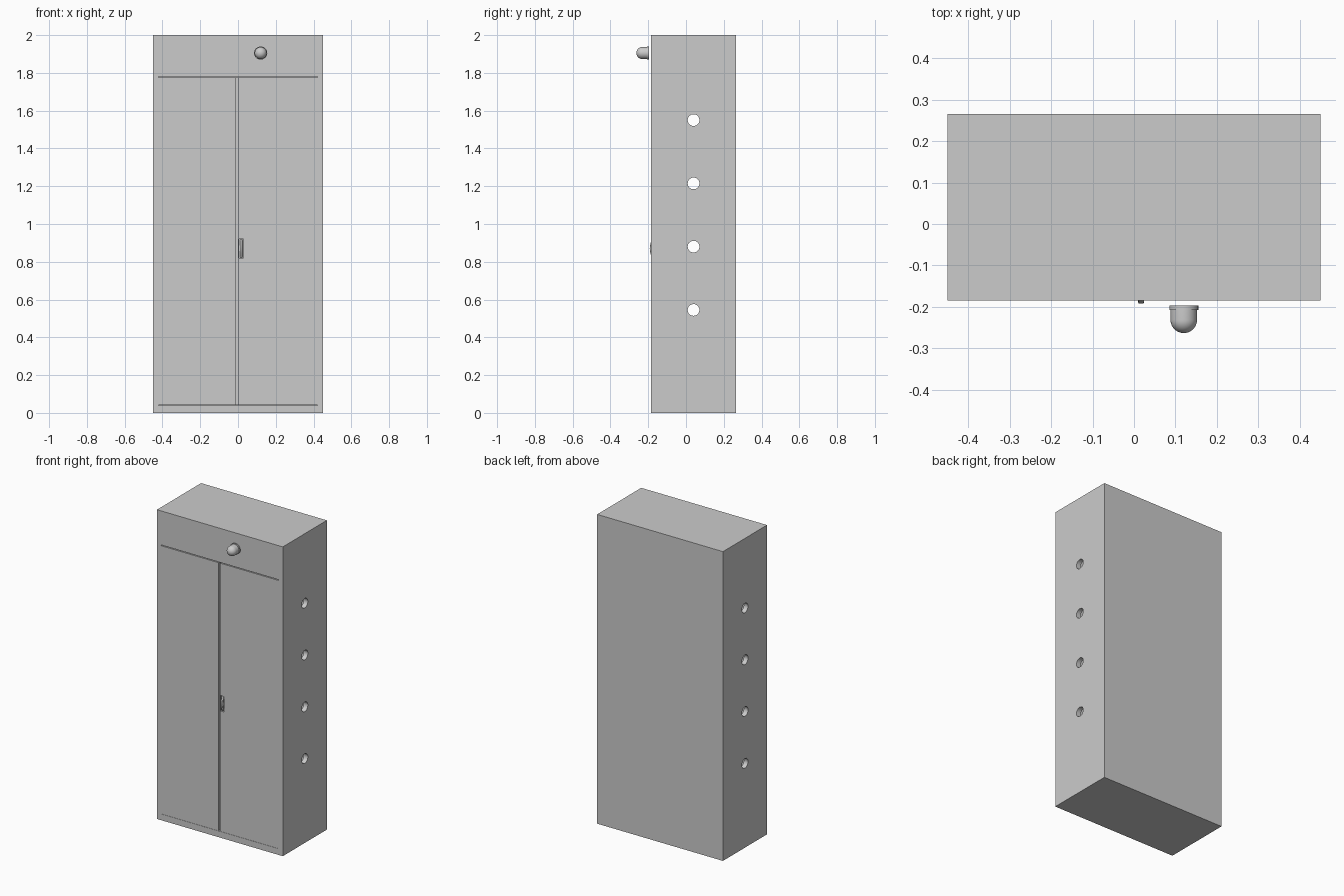
import bpy, bmesh, math
from mathutils import Matrix, Vector

cube = bpy.data.objects.get("Cube")
if cube:
    bpy.data.objects.remove(cube, do_unlink=True)

GREY = (0.6, 0.6, 0.6, 1)
mat = bpy.data.materials.new("plain grey")
mat.use_nodes = True
mat.diffuse_color = GREY
mat.node_tree.nodes["Principled BSDF"].inputs["Base Color"].default_value = GREY


def finish(name, bm):
    bmesh.ops.recalc_face_normals(bm, faces=bm.faces)
    mesh = bpy.data.meshes.new(name)
    bm.to_mesh(mesh)
    bm.free()
    mesh.materials.append(mat)
    ob = bpy.data.objects.new(name, mesh)
    bpy.context.collection.objects.link(ob)
    return ob


def box(name, lo, hi):
    lo, hi = Vector(lo), Vector(hi)
    bm = bmesh.new()
    bmesh.ops.create_cube(bm, size=1, matrix=Matrix.Translation((lo + hi) / 2)
                          @ Matrix.Diagonal((*(hi - lo), 1)))
    return finish(name, bm)


def cut(ob, cutter):
    cutter.hide_render = True
    cutter.hide_viewport = True
    cutter.display_type = 'WIRE'
    mod = ob.modifiers.new("cut", 'BOOLEAN')
    mod.operation = 'DIFFERENCE'
    mod.solver = 'EXACT'
    mod.object = cutter


def apply_and_drop(ob, cutters):
    # Bake the cuts, then remove the helpers
    for c in cutters:
        cut(ob, c)
    bpy.context.view_layer.update()
    graph = bpy.context.evaluated_depsgraph_get()
    ob.data = bpy.data.meshes.new_from_object(ob.evaluated_get(graph))
    ob.modifiers.clear()
    for c in cutters:
        bpy.data.objects.remove(c, do_unlink=True)


def smooth(ob, angle=35):
    bpy.ops.object.select_all(action='DESELECT')
    ob.select_set(True)
    bpy.context.view_layer.objects.active = ob
    bpy.ops.object.shade_smooth_by_angle(angle=math.radians(angle))


FRONT, BACK, HALF = -0.185, 0.265, 0.45
DOOR_LOW, DOOR_TOP, WALL = 0.04, 1.78, 0.03

# Cabinet shell: hollow, open at the front, cable holes through both sides
shell = box("cabinet_shell", (-HALF, FRONT, 0), (HALF, BACK, 2))
cavity = box("cavity_cutter", (WALL - HALF, FRONT - 0.1, DOOR_LOW),
             (HALF - WALL, BACK - WALL, DOOR_TOP))
holes = bmesh.new()
for i in range(4):
    bmesh.ops.create_cone(holes, cap_ends=True, segments=32, radius1=0.031, radius2=0.031, depth=1.2,
                          matrix=Matrix.Translation((0, 0.04, 0.545 + 0.335 * i))
                          @ Matrix.Rotation(math.pi / 2, 4, 'Y'))
apply_and_drop(shell, [cavity, finish("hole_cutter", holes)])
smooth(shell)

# Doors, flush with the front, with a narrow slot between them
door_z = (DOOR_LOW + 0.001, DOOR_TOP - 0.005)
right_door = box("right_door", (WALL - HALF, FRONT, door_z[0]), (-0.011, FRONT + 0.02, door_z[1]))
left_door = box("left_door", (0, FRONT, door_z[0]), (HALF - WALL, FRONT + 0.02, door_z[1]))
lip = box("door_lip", (-0.03, FRONT + 0.02, door_z[0]), (0.01, FRONT + 0.025, door_z[1]))

# Handle pocket and its arched lever
apply_and_drop(left_door, [box("pocket_cutter", (0.004, FRONT - 0.1, 0.82),
                               (0.03, FRONT + 0.012, 0.92))])
bm = bmesh.new()
steps = 10
arc = []
for i in range(steps + 1):
    t = i / steps
    arc.append((0.01, FRONT + 0.004 - 0.011 * math.sin(math.pi * t), 0.822 + 0.096 * t))
ring = [bm.verts.new(p) for p in arc]
ring += [bm.verts.new((x, y + 0.009, z)) for x, y, z in reversed(arc)]
face = bm.faces.new(ring)
side = bmesh.ops.extrude_face_region(bm, geom=[face])["geom"]
bmesh.ops.translate(bm, vec=(0.014, 0, 0), verts=[g for g in side if isinstance(g, bmesh.types.BMVert)])
lever = finish("door_handle", bm)
bev = lever.modifiers.new("rounding", 'BEVEL')
bev.width, bev.segments = 0.003, 2
smooth(lever)

# Signal lamp: collar and domed lens turned around the front-back axis
profile = [(0, -0.197), (0.035, -0.197), (0.035, -0.207), (0.032, -0.207)]
profile += [(0.032 * math.cos(a), -0.231 - 0.032 * math.sin(a))
            for a in (math.pi / 2 * i / 10 for i in range(11))]
bm = bmesh.new()
verts = [bm.verts.new((0.12 + r, y, 1.905)) for r, y in profile]
edges = [bm.edges.new(pair) for pair in zip(verts, verts[1:])]
bmesh.ops.spin(bm, geom=verts + edges, cent=(0.12, 0, 1.905), axis=(0, 1, 0),
               angle=math.tau, steps=32)
bmesh.ops.remove_doubles(bm, verts=bm.verts, dist=0.0003)
smooth(finish("signal_lamp", bm))
